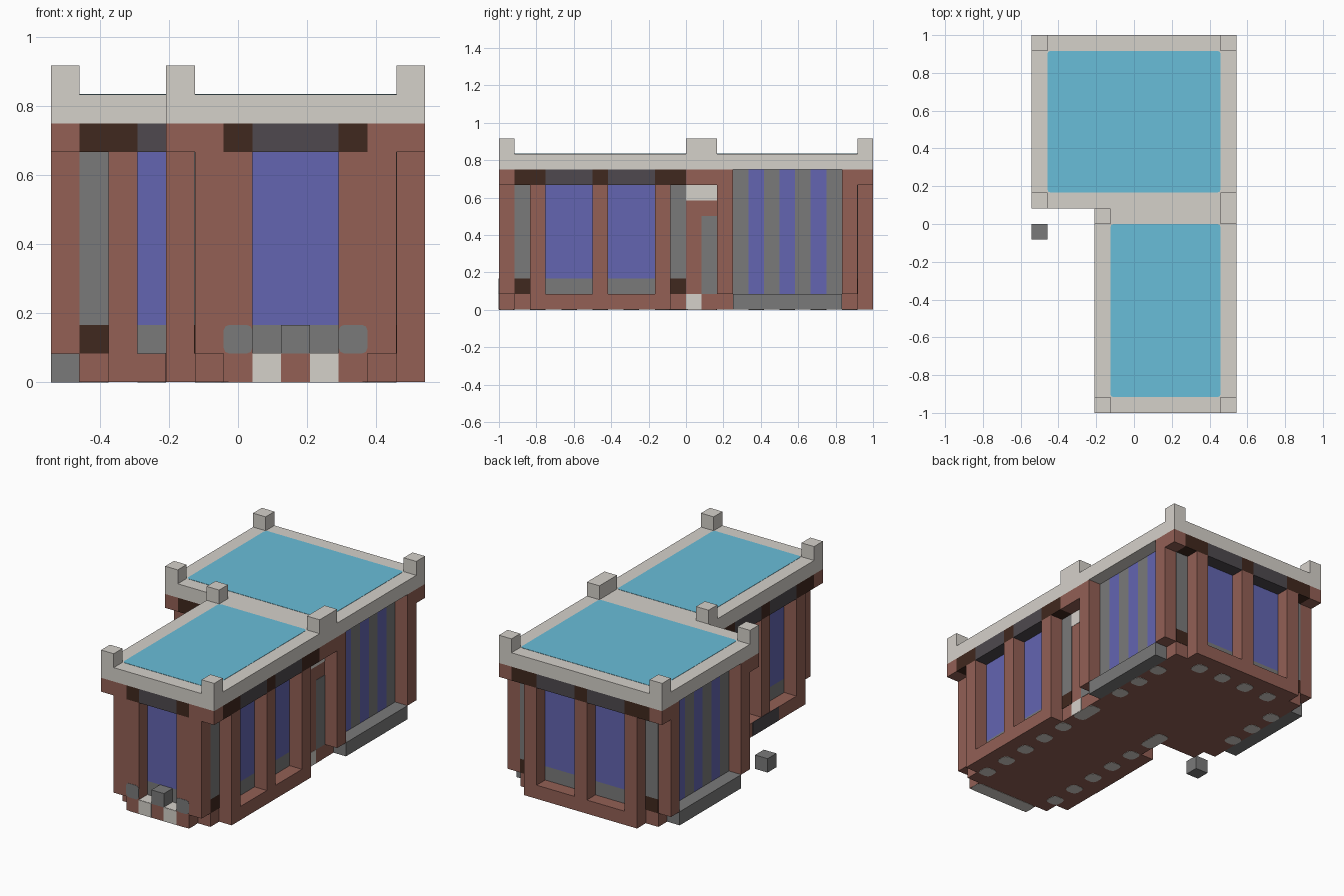
import bpy
import bmesh

if "Cube" in bpy.data.objects:
    bpy.data.objects.remove(bpy.data.objects["Cube"], do_unlink=True)

UNIT = 1 / 12       # one building block
THIN = 0.02         # plate thickness in blocks
EAVES, ROOF = 9, 10


def material(name, rgb):
    """Make a flat material from display values."""
    linear = [((c / 255 + 0.055) / 1.055) ** 2.4 for c in rgb] + [1]
    mat = bpy.data.materials.new(name)
    mat.use_nodes = True
    mat.diffuse_color = linear
    bsdf = mat.node_tree.nodes["Principled BSDF"]
    bsdf.inputs["Base Color"].default_value = linear
    bsdf.inputs["Roughness"].default_value = 0.9
    return mat


brick = material("brick_red", (147, 96, 85))
stone = material("mid_gray", (122, 122, 122))
pale = material("pale_stone", (213, 209, 202))
glass = material("window_violet", (99, 101, 177))
wood = material("dark_wood", (64, 40, 30))
slate = material("dark_slate", (78, 73, 78))
sky = material("roof_blue", (105, 189, 217))


def box(name, xs, ys, zs, mat, round_axis=None, radius=0.2):
    """Box between block coordinates, optionally rounded around one axis."""
    bounds = (xs, ys, zs)
    offset = (6.5, 12, 0)
    bm = bmesh.new()
    bmesh.ops.create_cube(bm, size=1)
    for v in bm.verts:
        for i, (low, high) in enumerate(bounds):
            v.co[i] = ((high if v.co[i] > 0 else low) - offset[i]) * UNIT
    if round_axis is not None:
        edges = [e for e in bm.edges
                 if all(abs(e.verts[0].co[i] - e.verts[1].co[i]) < 1e-6
                        for i in range(3) if i != round_axis)]
        bmesh.ops.bevel(bm, geom=edges, offset=radius * UNIT, segments=2,
                        profile=0.5, affect='EDGES')
    mesh = bpy.data.meshes.new(name)
    bm.to_mesh(mesh)
    bm.free()
    mesh.materials.append(mat)
    obj = bpy.data.objects.new(name, mesh)
    bpy.context.collection.objects.link(obj)
    return obj


# Each side: axis it faces, plane of the core wall, outward direction
FRONT, BACK, PORCH = ("y", 1, -1), ("y", 23, 1), ("y", 14, -1)
RIGHT, WING_LEFT, HALL_LEFT = ("x", 12, 1), ("x", 5, -1), ("x", 1, -1)


def on_wall(name, side, us, zs, mat, depth=1, start=0, rounded=False):
    """Box standing out from a core wall."""
    axis, plane, sign = side
    ds = sorted((plane + sign * start, plane + sign * (start + depth)))
    zs = (max(zs[0], THIN), zs[1])
    xs, ys = (ds, us) if axis == "x" else (us, ds)
    facing = "xy".index(axis) if rounded else None
    return box(name, xs, ys, zs, mat, facing)


def window(name, side, us):
    """Recessed pane with a gray foot and a flush lintel."""
    on_wall(name + "_sill", side, us, (1, 2), stone, THIN)
    on_wall(name + "_pane", side, us, (2, 8), glass, THIN)
    on_wall(name + "_lintel", side, us, (8, EAVES), slate)


def post(name, side, us):
    on_wall(name + "_post", side, us, (1, 8), brick)
    on_wall(name + "_bracket", side, us, (8, EAVES), wood)


def facade(name, side, u, widths):
    """Alternate posts and windows along a wall over a brick plinth."""
    on_wall(name + "_plinth", side, (u, u + sum(widths)), (0, 1), brick)
    for i, width in enumerate(widths):
        part = window if i % 2 else post
        part(f"{name}_{i}", side, (u, u + width))
        u += width


def pilaster(name, side, u):
    """Recessed gray corner strip with dark ends."""
    for part, zs, mat in (("foot", (1, 2), wood), ("shaft", (2, 8), stone)):
        on_wall(f"{name}_{part}", side, (u, u + 1), zs, mat, THIN)
    on_wall(name + "_head", side, (u, u + 1), (8, EAVES), wood)


def striped_bay(name, side):
    """Recessed glass strips between brick posts, over a projecting base."""
    on_wall(name + "_base", side, (15, 22), (0, 1), stone)
    for y in (14, 22):
        on_wall(name + "_post", side, (y, y + 1), (1, EAVES), brick)
    for y in range(15, 22):
        mat = stone if y % 2 else glass
        on_wall(name + "_strip", side, (y, y + 1), (1, EAVES), mat, THIN)


# Core walls of both wings
box("wing_core", (5, 12), (1, 14), (THIN, EAVES), brick)
box("hall_core", (1, 12), (14, 23), (THIN, EAVES), brick)

# Windowed walls
facade("right_wall", RIGHT, 2, (1, 3, 1, 3, 1))
facade("back_wall", BACK, 2, (1, 3, 1, 3, 1))
facade("left_wall", WING_LEFT, 2, (1, 3, 1, 3, 1))
facade("porch_wall", PORCH, 2, (1, 2))
on_wall("left_step", WING_LEFT, (5, 8), (0, 1 + THIN), slate, THIN, 1)

# Recessed corner strips
for side in (RIGHT, WING_LEFT):
    pilaster("wing_front_strip", side, 1)
    pilaster("wing_rear_strip", side, 11)
for x in (1, 11):
    pilaster("back_strip", BACK, x)
pilaster("porch_strip", PORCH, 1)

# Striped bays on both sides of the hall
striped_bay("right_bay", RIGHT)
striped_bay("left_bay", HALL_LEFT)

# Front wall with one large window
on_wall("front_plinth", FRONT, (6, 11), (0, 1), brick)
window("front_window", FRONT, (7, 10))
for outer, inner in ((5, 6), (11, 10)):
    on_wall("front_outer_post", FRONT, (outer, outer + 1), (1, EAVES), brick)
    post("front_inner", FRONT, (inner, inner + 1))
    on_wall("front_gray_band", FRONT, (inner, inner + 1), (1, 2), stone,
            THIN, 1, True)
on_wall("front_block", FRONT, (8, 9), (1, 2), stone)
for x in (7, 9):
    on_wall("pale_foot", FRONT, (x, x + 1), (0, 1), pale, THIN, 1)
    on_wall("pale_foot_top", FRONT, (x, x + 1), (1, 1 + THIN), pale)

# Side recess between wing and hall
on_wall("recess_foot", RIGHT, (12, 13), (0, 1), pale, THIN)
on_wall("recess_head", RIGHT, (12, 14), (7, 8), pale, THIN)
on_wall("recess_panel", RIGHT, (13, 14), (1, 6), stone, THIN)
on_wall("recess_beam", RIGHT, (12, 14), (8, EAVES), brick)

# Brick corbels under the roof corners
for x, y in ((4, 0), (12, 0), (0, 13), (0, 23), (12, 23), (4, 12)):
    box("corner_corbel", (x, x + 1), (y, y + 1), (8, EAVES), brick)

# Roof slabs, blue panels and corner blocks
box("wing_roof", (4, 13), (0, 13), (EAVES, ROOF), pale)
box("hall_roof", (0, 13), (13, 24), (EAVES, ROOF), pale)
top = (ROOF, ROOF + THIN)
box("wing_roof_panel", (5, 12), (1, 12), top, sky, 2)
box("hall_roof_panel", (1, 12), (14, 23), top, sky, 2)
for x, y in ((4, 0), (12, 0), (4, 12), (0, 13), (0, 23), (12, 23)):
    box("roof_corner", (x, x + 1), (y, y + 1), (ROOF, 11), pale)
box("roof_side_block", (12, 13), (12, 14), (ROOF, 11), pale)


# Pale pads set into the floor
def pad(x, y, width=1, length=1):
    box("floor_pad", (x, x + width), (y, y + length), (0, THIN), pale, 2, 0.3)


pad(6, 0, 5)
for x in (5, 11):
    pad(x, 12, 1, 2)
    for y in range(2, 11, 2):
        pad(x, y)
for x in range(3, 11, 2):
    pad(x, 22)
for y in range(16, 22, 2):
    pad(1, y)
    pad(11, y)

# Separate block beside the wing
box("loose_block", (0, 1), (11, 12), (0, 1), stone)
